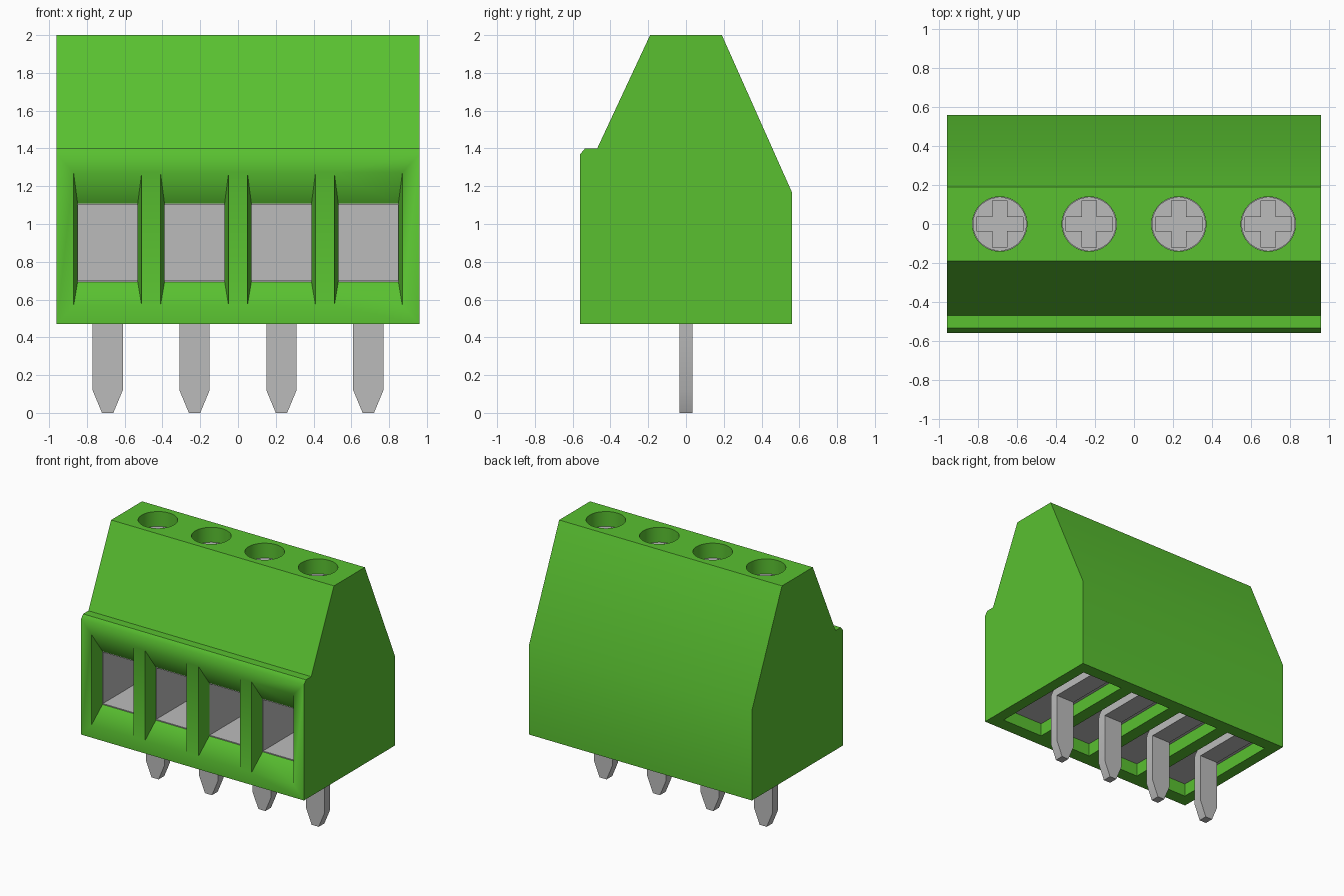
import bpy
import bmesh
import math

if "Cube" in bpy.data.objects:
    bpy.data.objects.remove(bpy.data.objects["Cube"])


def material(name, rgb):
    m = bpy.data.materials.new(name)
    m.use_nodes = True
    m.diffuse_color = (*rgb, 1)
    m.node_tree.nodes["Principled BSDF"].inputs["Base Color"].default_value = (*rgb, 1)
    return m


GREEN = material("green plastic", (0.10, 0.53, 0.03))
GREY = material("grey metal", (0.5, 0.5, 0.5))


def make(name, bm, mat):
    bmesh.ops.recalc_face_normals(bm, faces=bm.faces[:])
    me = bpy.data.meshes.new(name)
    bm.to_mesh(me)
    bm.free()
    me.materials.append(mat)
    ob = bpy.data.objects.new(name, me)
    bpy.context.collection.objects.link(ob)
    return ob


def loft(bm, start, end):
    """Closed solid between two matching outlines."""
    a = [bm.verts.new(p) for p in start]
    b = [bm.verts.new(p) for p in end]
    bm.faces.new(a)
    bm.faces.new(b[::-1])
    n = len(a)
    for i in range(n):
        bm.faces.new((a[i], b[i], b[(i + 1) % n], a[(i + 1) % n]))


def loft_object(name, start, end, mat):
    bm = bmesh.new()
    loft(bm, start, end)
    return make(name, bm, mat)


def rect(cx, half, z0, z1, y):
    return [(cx - half, y, z0), (cx + half, y, z0), (cx + half, y, z1), (cx - half, y, z1)]


def box(name, cx, half, y0, y1, z0, z1, mat):
    return loft_object(name, rect(cx, half, z0, z1, y0), rect(cx, half, z0, z1, y1), mat)


def cylinder(name, cx, r, z0, z1, mat, n=48):
    ring = [(cx + r * math.cos(2 * math.pi * i / n), r * math.sin(2 * math.pi * i / n))
            for i in range(n)]
    return loft_object(name, [(x, y, z0) for x, y in ring], [(x, y, z1) for x, y in ring], mat)


def select_only(ob):
    bpy.ops.object.select_all(action='DESELECT')
    ob.select_set(True)
    bpy.context.view_layer.objects.active = ob


def cut(ob, cutter):
    mod = ob.modifiers.new("cut", 'BOOLEAN')
    mod.operation = 'DIFFERENCE'
    mod.solver = 'EXACT'
    mod.object = cutter
    select_only(ob)
    bpy.ops.object.modifier_apply(modifier=mod.name)
    bpy.data.objects.remove(cutter)


def smooth(ob, degrees):
    select_only(ob)
    bpy.ops.object.shade_smooth_by_angle(angle=math.radians(degrees))


CELLS = [-0.69, -0.23, 0.23, 0.69]

# Housing: side profile extruded across the width
side = [(-0.56, 0.47), (0.56, 0.47), (0.56, 1.17), (0.19, 2.0),
        (-0.19, 2.0), (-0.47, 1.4), (-0.535, 1.4), (-0.56, 1.37)]
housing = loft_object("housing", [(-0.96, y, z) for y, z in side],
                      [(0.96, y, z) for y, z in side], GREEN)

for x in CELLS:
    # Chamber open at the bottom, flared wire entry, screw shaft
    cut(housing, box("chamber_cutter", x, 0.18, -0.455, 0.46, 0.4, 1.2, GREEN))
    cut(housing, loft_object("entry_cutter", rect(x, 0.1844, 0.544, 1.304, -0.58),
                             rect(x, 0.158, 0.7, 1.1, -0.46 + 0.01), GREEN))
    cut(housing, cylinder("shaft_cutter", x, 0.14, 1.15, 2.1, GREEN))
smooth(housing, 40)

for i, x in enumerate(CELLS, 1):
    # Metal clamp with a wire opening
    clamp = box(f"clamp_{i}", x, 0.178, -0.452, 0.455, 0.57, 1.19, GREY)
    cut(clamp, box("opening_cutter", x, 0.158, -0.6, 0.36, 0.7, 1.1, GREY))

    # Screw with a cross slot
    screw = cylinder(f"screw_{i}", x, 0.138, 1.18, 1.885, GREY)
    cut(screw, box("slot_cutter", x, 0.12, -0.035, 0.035, 1.82, 1.95, GREY))
    cut(screw, box("slot_cutter", x, 0.038, -0.12, 0.12, 1.82, 1.95, GREY))
    smooth(screw, 30)

    # Solder pin: tapered leg, then a rounded bend into a rear arm
    bm = bmesh.new()
    leg = [(-0.03, 0), (0.03, 0), (0.08, 0.12), (0.08, 0.5), (-0.08, 0.5), (-0.08, 0.12)]
    loft(bm, [(x + u, -0.035, z) for u, z in leg], [(x + u, 0.035, z) for u, z in leg])
    arc = [(0.035 - 0.07 * math.cos(k * math.pi / 12), 0.5 + 0.072 * math.sin(k * math.pi / 12))
           for k in range(7)]
    arm = arc + [(0.45, 0.572), (0.45, 0.5), (0.035, 0.5)]
    loft(bm, [(x - 0.08, y, z) for y, z in arm], [(x + 0.08, y, z) for y, z in arm])
    smooth(make(f"pin_{i}", bm, GREY), 25)
